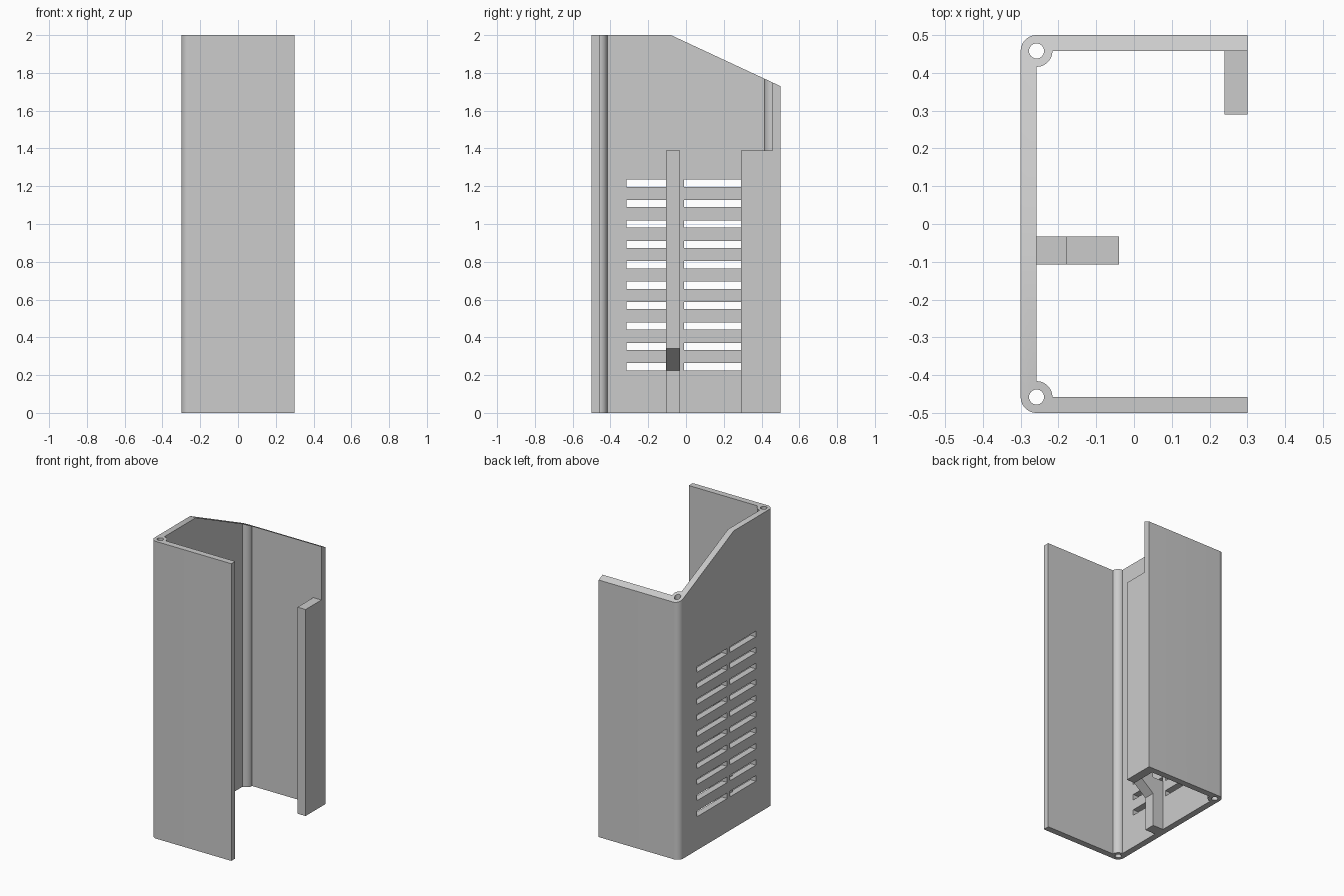
import bpy, bmesh
from math import sin, cos, radians
from mathutils import Vector

cube = bpy.data.objects.get("Cube")
if cube:
    bpy.data.objects.remove(cube, do_unlink=True)

grey = bpy.data.materials.new("plain_grey")
grey.use_nodes = True
GREY = (0.6, 0.6, 0.6, 1)
grey.diffuse_color = GREY
grey.node_tree.nodes["Principled BSDF"].inputs["Base Color"].default_value = GREY


def prism(bm, points, offset):
    """Extrude a closed outline along an offset vector."""
    face = bm.faces.new([bm.verts.new(p) for p in points])
    top = bmesh.ops.extrude_face_region(bm, geom=[face])["geom"]
    verts = [v for v in top if isinstance(v, bmesh.types.BMVert)]
    bmesh.ops.translate(bm, verts=verts, vec=Vector(offset))


def box(bm, x0, x1, y0, y1, z0, z1):
    prism(bm, [(x0, y0, z0), (x1, y0, z0), (x1, y1, z0), (x0, y1, z0)], (0, 0, z1 - z0))


def finish(name, bm):
    bmesh.ops.recalc_face_normals(bm, faces=bm.faces)
    mesh = bpy.data.meshes.new(name)
    bm.to_mesh(mesh)
    bm.free()
    obj = bpy.data.objects.new(name, mesh)
    bpy.context.collection.objects.link(obj)
    mesh.materials.append(grey)
    return obj


def activate(obj):
    bpy.ops.object.select_all(action="DESELECT")
    obj.select_set(True)
    bpy.context.view_layer.objects.active = obj


def cut(obj, bm):
    cutter = finish("cutter", bm)
    cutter.hide_render = True
    mod = obj.modifiers.new("cut", "BOOLEAN")
    mod.operation, mod.solver, mod.object = "DIFFERENCE", "EXACT", cutter
    activate(obj)
    bpy.ops.object.modifier_apply(modifier=mod.name)
    bpy.data.objects.remove(cutter, do_unlink=True)


def arc(cx, cy, r, start, end, steps=12):
    angles = [radians(start + (end - start) * i / steps) for i in range(steps + 1)]
    return [(cx + r * cos(a), cy + r * sin(a)) for a in angles]


# Channel-shaped shell: rounded outer corners, screw bosses inside
CX, CY, R = -0.258, 0.458, 0.042
half = [(0.3, 0.5)] + arc(CX, CY, R, 90, 180)
inner = arc(CX, CY, R, -90, 0) + [(0.3, CY)]
mirror = lambda pts: [(x, -y) for x, y in reversed(pts)]
outline = half + mirror(half) + mirror(inner) + inner
bm = bmesh.new()
prism(bm, [(x, y, 0) for x, y in outline], (0, 0, 2))
shell = finish("channel_shell", bm)

# Screw holes through both bosses
bm = bmesh.new()
for side in (-1, 1):
    ring = arc(CX, CY * side, 0.02, 0, 345, 23)
    prism(bm, [(x, y, -0.1) for x, y in ring], (0, 0, 2.2))
cut(shell, bm)

# Sloping top towards the back
bm = bmesh.new()
slope = -0.27 / 0.58
prism(bm, [(-1, -0.08, 2), (-1, 0.7, 2 + slope * 0.78), (-1, 0.7, 2.3), (-1, -0.08, 2.3)], (2, 0, 0))
cut(shell, bm)

# Two columns of ventilation slots
bm = bmesh.new()
for i in range(10):
    z = 0.225 + 0.108 * i
    for y0, y1 in ((-0.315, -0.037), (-0.01, 0.312)):
        box(bm, -0.4, -0.2, y0, y1, z, z + 0.038)
cut(shell, bm)

# Lip inside the open edge of the back plate
bm = bmesh.new()
box(bm, 0.24, 0.3, 0.29, CY + 0.01, 0, 1.39)
finish("back_lip", bm)

# Upright hook standing off the slotted wall
bm = bmesh.new()
hook = [(-0.27, 0), (-0.18, 0), (-0.18, 0.225), (-0.04, 0.34),
        (-0.04, 1.39), (-0.18, 1.39), (-0.18, 0.34), (-0.27, 0.34)]
prism(bm, [(x, -0.107, z) for x, z in hook], (0, 0.074, 0))
finish("wall_hook", bm)

activate(shell)
bpy.ops.object.shade_smooth_by_angle(angle=radians(30))
